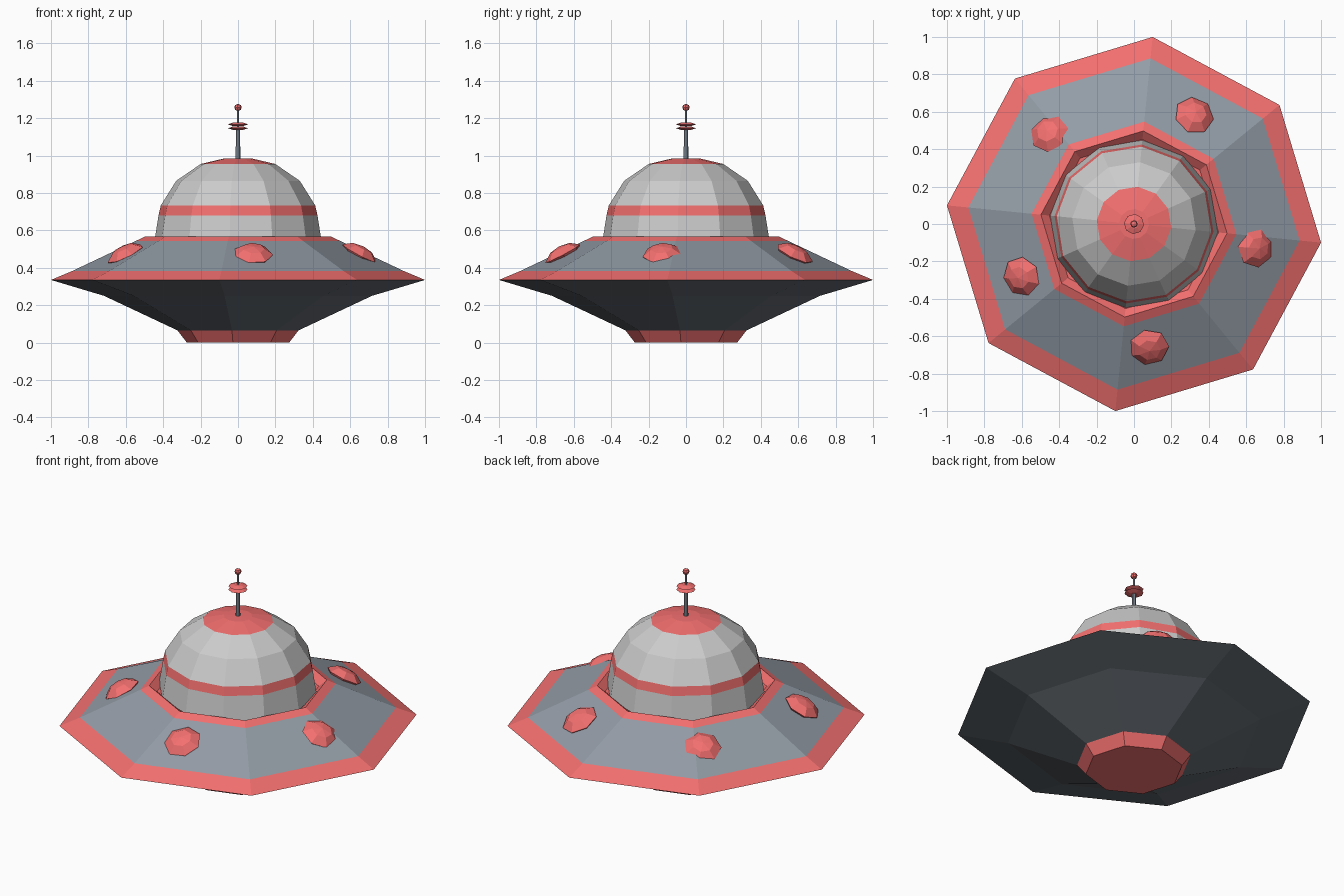
import bpy, bmesh, math
from mathutils import Matrix, Vector

if "Cube" in bpy.data.objects:
    bpy.data.objects.remove(bpy.data.objects["Cube"])


def material(name, color):
    m = bpy.data.materials.new(name)
    m.diffuse_color = (*color, 1)
    m.use_nodes = True
    m.node_tree.nodes["Principled BSDF"].inputs["Base Color"].default_value = m.diffuse_color
    return m


RED = material("red", (0.9, 0.16, 0.16))
SLATE = material("slate", (0.29, 0.33, 0.38))
DARK = material("dark_slate", (0.13, 0.15, 0.17))
PHASE = math.radians(-5.7)


def revolve(name, profile, sides, mats, phase=PHASE, matrix=Matrix()):
    """Spin (radius, z, material index) points, bottom to top; the index colours the band above."""
    bm = bmesh.new()
    rings = []
    for r, z, _ in profile:
        if r == 0:
            rings.append([bm.verts.new((0, 0, z))] * sides)
        else:
            rings.append([bm.verts.new((r * math.cos(phase + math.tau * i / sides),
                                        r * math.sin(phase + math.tau * i / sides), z))
                          for i in range(sides)])
    for k in range(len(rings) - 1):
        a, b = rings[k], rings[k + 1]
        for i in range(sides):
            j = (i + 1) % sides
            verts = list(dict.fromkeys((a[i], a[j], b[j], b[i])))
            bm.faces.new(verts).material_index = profile[k][2]
    bmesh.ops.recalc_face_normals(bm, faces=bm.faces)
    me = bpy.data.meshes.new(name)
    bm.to_mesh(me)
    bm.free()
    ob = bpy.data.objects.new(name, me)
    for m in mats:
        me.materials.append(m)
    ob.matrix_world = matrix
    bpy.context.collection.objects.link(ob)
    return ob


# Octagonal saucer with red foot, rim and recessed collar
revolve("saucer_hull", [
    (0, 0, 0), (0.275, 0, 0), (0.325, 0.065, 2), (0.72, 0.25, 2), (1.005, 0.335, 0),
    (0.89, 0.383, 1), (0.55, 0.543, 0), (0.5, 0.567, 0), (0.455, 0.53, 0), (0, 0.53, 0),
], 8, [RED, SLATE, DARK])

# Faceted dome with a red band and red cap
revolve("dome", [
    (0, 0.535, 0), (0.45, 0.535, 0), (0.427, 0.68, 1), (0.415, 0.733, 0),
    (0.332, 0.865, 0), (0.2, 0.955, 1), (0.08, 0.983, 1), (0, 0.985, 1),
], 12, [None, RED])

# Five low-poly lights lying on the sloping deck
for i in range(5):
    a = math.radians(-11 + 72 * i)
    normal = Vector((0.47 * math.cos(a), 0.47 * math.sin(a), 0.88))
    place = (Matrix.Translation((0.66 * math.cos(a), 0.66 * math.sin(a), 0.468))
             @ normal.to_track_quat('Z', 'Y').to_matrix().to_4x4())
    revolve(f"deck_light_{i + 1}", [
        (0, -0.035, 0), (0.07, -0.03, 0), (0.107, 0.008, 0), (0.06, 0.042, 0), (0, 0.052, 0),
    ], 7, [RED], matrix=place)

# Antenna: stepped rod, twin discs and ball tip
revolve("antenna_rod", [
    (0, 0.97, 0), (0.013, 0.97, 0), (0.011, 1.145, 0), (0.006, 1.15, 0),
    (0.006, 1.25, 0), (0, 1.25, 0),
], 8, [SLATE])
for name, z in (("lower_disc", 1.146), ("upper_disc", 1.167)):
    revolve(f"antenna_{name}", [
        (0, z - 0.01, 0), (0.025, z - 0.01, 0), (0.054, z, 0), (0.025, z + 0.01, 0), (0, z + 0.01, 0),
    ], 8, [RED])
revolve("antenna_ball", [
    (0, 1.238, 0), (0.015, 1.244, 0), (0.02, 1.257, 0), (0.015, 1.27, 0), (0, 1.276, 0),
], 8, [RED])
